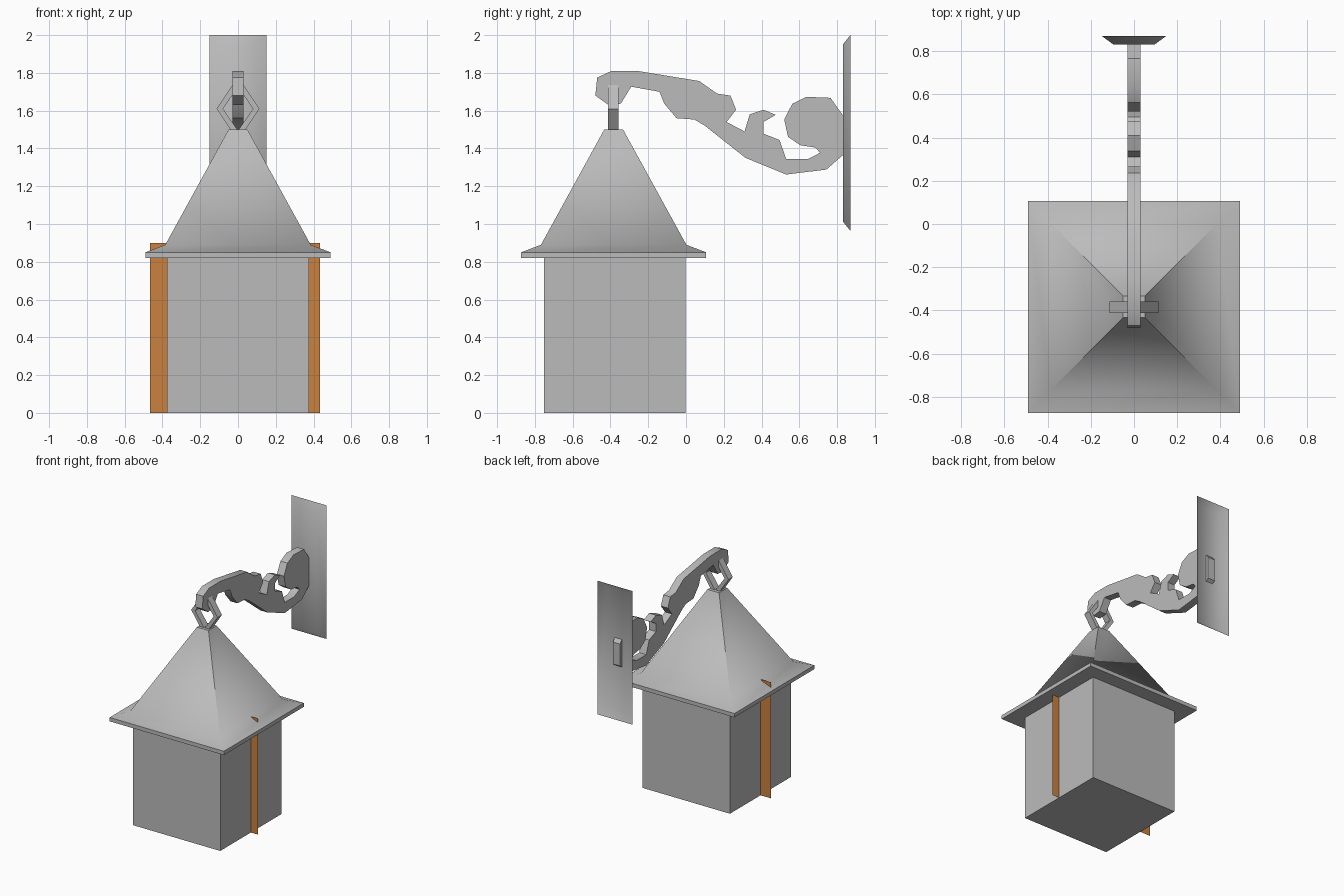
import bpy, math

if "Cube" in bpy.data.objects:
    bpy.data.objects.remove(bpy.data.objects["Cube"])


def material(name, rgb):
    m = bpy.data.materials.new(name)
    m.diffuse_color = (*rgb, 1)
    m.use_nodes = True
    m.node_tree.nodes["Principled BSDF"].inputs["Base Color"].default_value = m.diffuse_color
    return m


grey = material("grey_metal", (0.5, 0.5, 0.5))
amber = material("amber_glow", (0.6, 0.22, 0.05))


def build(name, verts, faces, mat, smooth=None):
    me = bpy.data.meshes.new(name)
    me.from_pydata(verts, [], faces)
    me.materials.append(mat)
    ob = bpy.data.objects.new(name, me)
    bpy.context.collection.objects.link(ob)
    bpy.ops.object.select_all(action='DESELECT')
    ob.select_set(True)
    bpy.context.view_layer.objects.active = ob
    bpy.ops.object.mode_set(mode='EDIT')
    bpy.ops.mesh.select_all(action='SELECT')
    bpy.ops.mesh.normals_make_consistent(inside=False)
    bpy.ops.object.mode_set(mode='OBJECT')
    if smooth:
        bpy.ops.object.shade_smooth_by_angle(angle=math.radians(smooth))
    return ob


def square_stack(name, cy, levels, smooth=None):
    """Stacked square rings (half width, z), closed at both ends."""
    v, f = [], []
    for h, z in levels:
        v += [(-h, cy - h, z), (h, cy - h, z), (h, cy + h, z), (-h, cy + h, z)]
    for i in range(len(levels) - 1):
        for k in range(4):
            a, b = 4 * i + k, 4 * i + (k + 1) % 4
            f.append((a, b, b + 4, a + 4))
    n = len(v)
    f += [(3, 2, 1, 0), (n - 4, n - 3, n - 2, n - 1)]
    return build(name, v, f, grey, smooth)


# Lantern box and flared roof
square_stack("lantern_box", -0.378, [(0.375, 0), (0.375, 0.84)])
square_stack("lantern_roof", -0.383,
             [(0.49, 0.82), (0.49, 0.85), (0.385, 0.89), (0.05, 1.5)], 45)

# Thin glow panel crossing the box and sticking out of both sides
build("glow_panel", [(-0.465, -0.378, 0), (0.435, -0.378, 0),
                     (0.435, -0.378, 0.9), (-0.465, -0.378, 0.9)],
      [(0, 1, 2, 3)], amber)

# Diamond hanging link
v, f = [], []
for y in (-0.412, -0.358):
    for w, h in ((0.113, 0.17), (0.08, 0.115)):
        v += [(w, y, 1.61), (0, y, 1.61 + h), (-w, y, 1.61), (0, y, 1.61 - h)]
for k in range(4):
    n = (k + 1) % 4
    f += [(k, n, n + 4, k + 4), (k + 8, n + 8, n + 12, k + 12),
          (k, n, n + 8, k + 8), (k + 4, n + 4, n + 12, k + 12)]
build("hanging_link", v, f, grey)

# Scrolled bracket arm: side profile (y, z) extruded across x
profile = [(-.48, 1.68), (-.47, 1.775), (-.395, 1.81), (-.255, 1.81), (.07, 1.757),
           (.165, 1.69), (.235, 1.68), (.265, 1.605), (.215, 1.54), (.31, 1.49),
           (.337, 1.58), (.41, 1.605), (.475, 1.578), (.41, 1.54), (.41, 1.478),
           (.495, 1.445), (.53, 1.345), (.648, 1.345), (.71, 1.377), (.685, 1.405),
           (.605, 1.417), (.54, 1.462), (.52, 1.553), (.563, 1.637), (.637, 1.673),
           (.765, 1.668), (.82, 1.59), (.852, 1.55), (.852, 1.38), (.825, 1.36),
           (.743, 1.288), (.53, 1.262), (.315, 1.35), (.1, 1.52), (.045, 1.553),
           (-.05, 1.56), (-.115, 1.637), (-.14, 1.70), (-.29, 1.727), (-.345, 1.637),
           (-.41, 1.63)]
n = len(profile)
v = [(x, y, z) for x in (-0.03, 0.03) for y, z in profile]
f = [tuple(range(n)), tuple(range(2 * n - 1, n - 1, -1))]
f += [(i, (i + 1) % n, (i + 1) % n + n, i + n) for i in range(n)]
build("bracket_arm", v, f, grey, 30)

# Wall plate: shallow chamfered pan, open at the back
v = [(sx * w, y, 1.482 + sz * h) for w, y, h in ((0.15, 0.87, 0.518), (0.095, 0.83, 0.468))
     for sx, sz in ((-1, -1), (1, -1), (1, 1), (-1, 1))]
f = [(4, 5, 6, 7)] + [(k, (k + 1) % 4, (k + 1) % 4 + 4, k + 4) for k in range(4)]
build("wall_plate", v, f, grey, 60)
